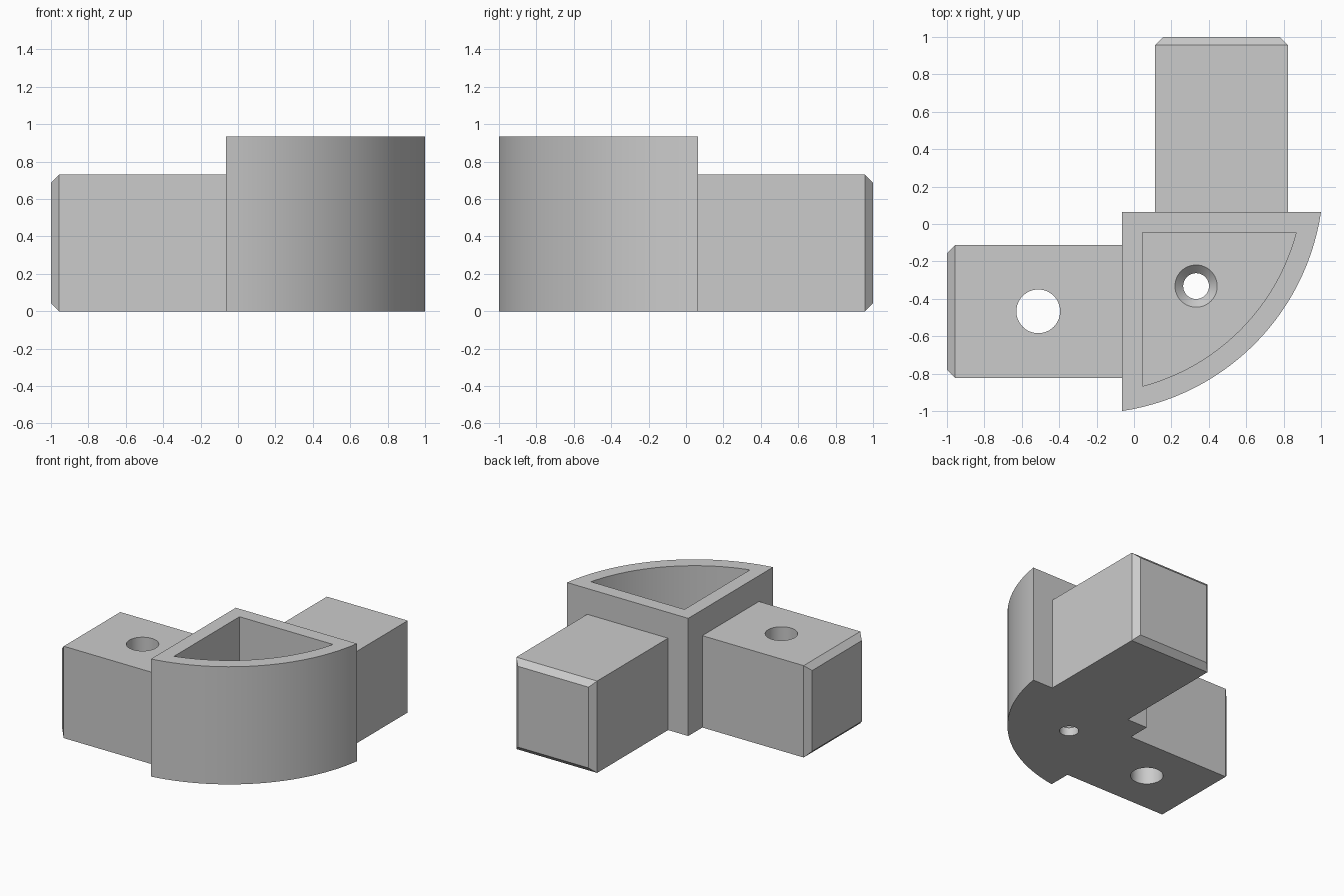
import bpy, bmesh
from math import atan2, cos, sin, hypot, pi
from mathutils import Matrix, Vector

if "Cube" in bpy.data.objects:
    bpy.data.objects.remove(bpy.data.objects["Cube"], do_unlink=True)

HEIGHT, ARM_HEIGHT, FLOOR = 0.935, 0.73, 0.11
EDGE = 0.065          # back and side faces of the housing
ARC_CENTRE = 0.25     # arc centre sits at (-c, c)
SWAP = Matrix(((0, -1, 0, 0), (-1, 0, 0, 0), (0, 0, 1, 0), (0, 0, 0, 1)))

grey = bpy.data.materials.new("plain grey")
grey.use_nodes = True
grey.diffuse_color = (0.6, 0.6, 0.6, 1)
grey.node_tree.nodes["Principled BSDF"].inputs["Base Color"].default_value = (0.6, 0.6, 0.6, 1)


def finish(name, bm, matrix=Matrix()):
    bm.transform(matrix)
    bmesh.ops.recalc_face_normals(bm, faces=bm.faces)
    mesh = bpy.data.meshes.new(name)
    bm.to_mesh(mesh)
    bm.free()
    mesh.materials.append(grey)
    obj = bpy.data.objects.new(name, mesh)
    bpy.context.collection.objects.link(obj)
    return obj


def sector(name, corner, tip, z0, z1, steps=28):
    """Prism with a square corner at (corner, -corner) and a curved front."""
    x, y = tip + ARC_CENTRE, -corner - ARC_CENTRE
    radius, start = hypot(x, y), atan2(y, x)
    end = -pi / 2 - start
    points = [(corner, -corner)]
    for i in range(steps + 1):
        a = start + (end - start) * i / steps
        points.append((radius * cos(a) - ARC_CENTRE, radius * sin(a) + ARC_CENTRE))
    bm = bmesh.new()
    face = bm.faces.new([bm.verts.new((px, py, z0)) for px, py in points])
    top = bmesh.ops.extrude_face_region(bm, geom=[face])["geom"]
    bmesh.ops.translate(bm, vec=(0, 0, z1 - z0),
                        verts=[v for v in top if isinstance(v, bmesh.types.BMVert)])
    return finish(name, bm)


def round_cutter(name, x, y, r0, r1, z0, z1, matrix=Matrix()):
    bm = bmesh.new()
    bmesh.ops.create_cone(bm, cap_ends=True, segments=48, radius1=r0, radius2=r1,
                          depth=z1 - z0,
                          matrix=Matrix.Translation((x, y, (z0 + z1) / 2)))
    return finish(name, bm, matrix)


def arm(name, matrix):
    """Square peg with chamfered end, rooted inside the housing wall."""
    lo = Vector((-1, -0.823, 0))
    hi = Vector((-0.02, -0.112, ARM_HEIGHT))
    bm = bmesh.new()
    bmesh.ops.create_cube(bm, size=1, matrix=Matrix.Translation((lo + hi) / 2)
                          @ Matrix.Diagonal((*(hi - lo), 1)))
    end = [e for e in bm.edges if all(v.co.x < -0.9 for v in e.verts)]
    bmesh.ops.bevel(bm, geom=end, offset=0.044, segments=1, affect='EDGES')
    return finish(name, bm, matrix)


def combine(target, other, operation):
    mod = target.modifiers.new(other.name, 'BOOLEAN')
    mod.operation, mod.solver, mod.object = operation, 'EXACT', other
    bpy.context.view_layer.objects.active = target
    bpy.ops.object.modifier_apply(modifier=mod.name)
    bpy.data.objects.remove(other, do_unlink=True)


# Housing with two arms
bracket = sector("corner_bracket", -EDGE, 1.0, 0, HEIGHT)
for side, matrix in (("right", Matrix()), ("back", SWAP)):
    combine(bracket, arm(side + "_arm", matrix), 'UNION')
    combine(bracket, round_cutter(side + "_hole", -0.512, -0.467, 0.117, 0.117,
                                  -0.1, 1, matrix), 'DIFFERENCE')

# Open pocket and countersunk screw hole in its floor
combine(bracket, sector("pocket", 0.045, 0.867, FLOOR, 1.1), 'DIFFERENCE')
combine(bracket, round_cutter("screw_hole", 0.332, -0.332, 0.069, 0.069, -0.1, 0.3),
        'DIFFERENCE')
combine(bracket, round_cutter("countersink", 0.332, -0.332, 0.069, 0.157,
                              FLOOR - 0.044, FLOOR + 0.044), 'DIFFERENCE')

bpy.ops.object.select_all(action='DESELECT')
bracket.select_set(True)
bpy.context.view_layer.objects.active = bracket
bpy.ops.object.shade_smooth_by_angle(angle=pi / 6)
